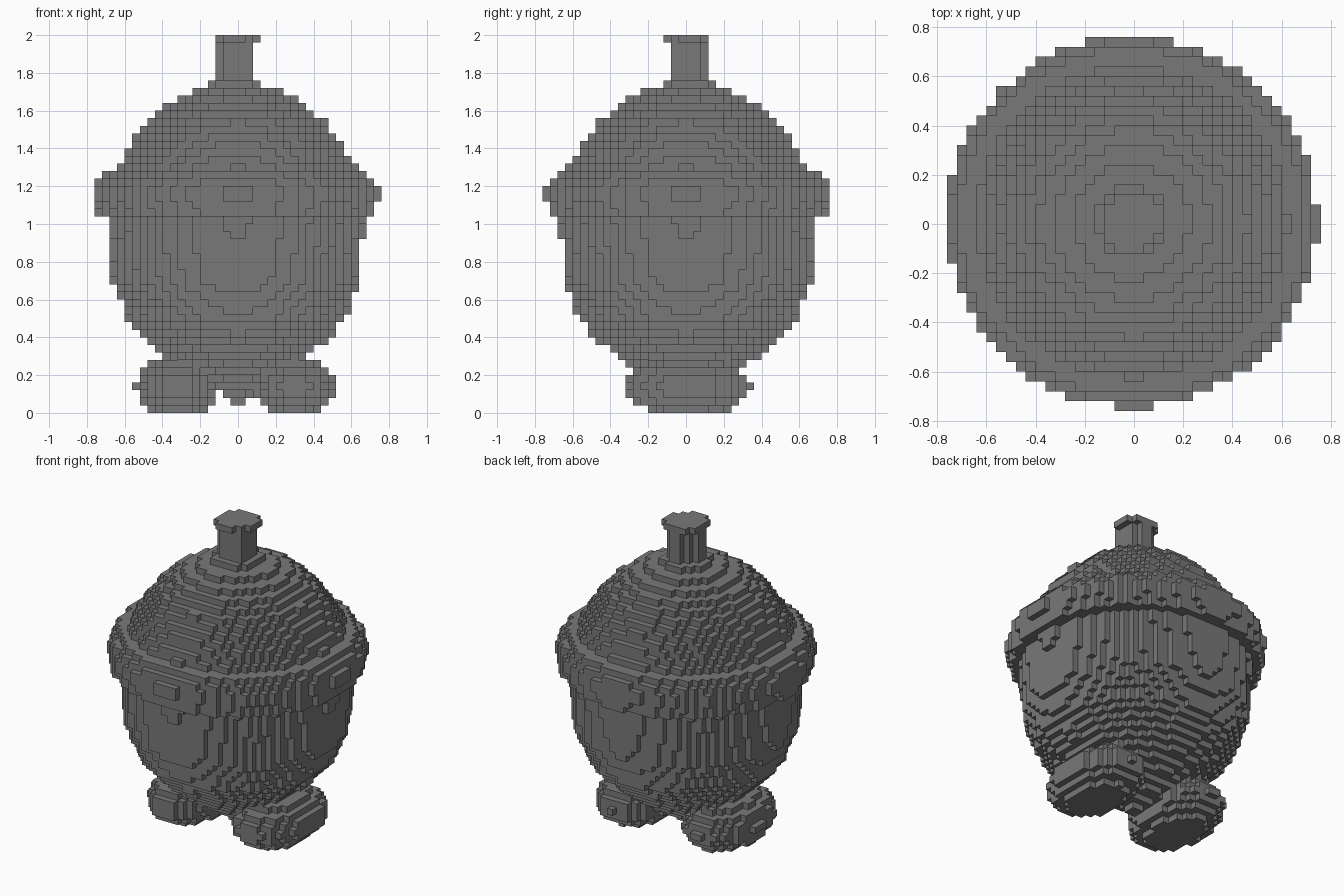
import bpy
import bmesh
from math import hypot
from mathutils import Vector

cube = bpy.data.objects.get("Cube")
if cube:
    bpy.data.objects.remove(cube, do_unlink=True)

CELL = 0.04
AXIS_X, AXIS_Y = -0.008, 0.008

grey = bpy.data.materials.new("mid_grey")
grey.use_nodes = True
grey.diffuse_color = (0.19, 0.19, 0.19, 1)
grey.node_tree.nodes["Principled BSDF"].inputs["Base Color"].default_value = (0.19, 0.19, 0.19, 1)


# Turned part: (height, radius) profile around the axis
def turned(profile):
    def inside(x, y, z):
        for (z0, r0), (z1, r1) in zip(profile, profile[1:]):
            if z0 <= z < z1:
                radius = r0 + (r1 - r0) * (z - z0) / (z1 - z0)
                return hypot(x - AXIS_X, y - AXIS_Y) <= radius
        return False
    return inside


# Foot: flattened ellipsoid on one side of the axis
def foot(side):
    cx = AXIS_X + side * 0.31

    def inside(x, y, z):
        return Vector(((x - cx) / 0.225, (y - AXIS_Y) / 0.335, (z - 0.14) / 0.157)).length <= 1
    return inside


parts = {
    "pot_body": turned([(0.04, 0.03), (0.06, 0.05), (0.10, 0.09), (0.22, 0.26), (0.30, 0.376),
                        (0.34, 0.425), (0.38, 0.47), (0.42, 0.51), (0.46, 0.547), (0.50, 0.58),
                        (0.58, 0.608), (0.66, 0.64), (0.70, 0.654), (0.94, 0.669), (1.04, 0.675)]),
    "brim": turned([(1.04, 0.735), (1.10, 0.742), (1.14, 0.753), (1.18, 0.753),
                    (1.22, 0.738), (1.28, 0.69)]),
    "lid": turned([(1.28, 0.632), (1.30, 0.629), (1.34, 0.605), (1.38, 0.585), (1.46, 0.535),
                   (1.54, 0.47), (1.58, 0.425), (1.62, 0.38), (1.66, 0.32),
                   (1.70, 0.235), (1.74, 0.145), (1.76, 0.14)]),
    "knob_stem": turned([(1.76, 0.10), (1.96, 0.10)]),
    "knob_cap": turned([(1.96, 0.125), (2.0, 0.125)]),
    "left_foot": foot(1),
    "right_foot": foot(-1),
}

# Fill the grid: each cell belongs to the first part that contains it
cells = {}
for i in range(-20, 20):
    for j in range(-20, 20):
        for k in range(50):
            centre = [(n + 0.5) * CELL for n in (i, j, k)]
            for name, inside in parts.items():
                if inside(*centre):
                    cells[i, j, k] = name
                    break


# Outer faces of one part as a blocky skin
def build_skin(name):
    bm = bmesh.new()
    corners = {}

    def corner(p):
        if p not in corners:
            corners[p] = bm.verts.new(Vector(p) * CELL)
        return corners[p]

    for cell, owner in cells.items():
        if owner != name:
            continue
        for axis in range(3):
            for step in (0, 1):
                neighbour = list(cell)
                neighbour[axis] += 2 * step - 1
                if tuple(neighbour) in cells:
                    continue
                ring = []
                for u, v in ((0, 0), (1, 0), (1, 1), (0, 1)):
                    p = list(cell)
                    p[axis] += step
                    p[(axis + 1) % 3] += u
                    p[(axis + 2) % 3] += v
                    ring.append(corner(tuple(p)))
                bm.faces.new(ring if step else ring[::-1])
    mesh = bpy.data.meshes.new(name)
    bm.to_mesh(mesh)
    bm.free()
    mesh.materials.append(grey)
    bpy.context.collection.objects.link(bpy.data.objects.new(name, mesh))


for part_name in parts:
    build_skin(part_name)
